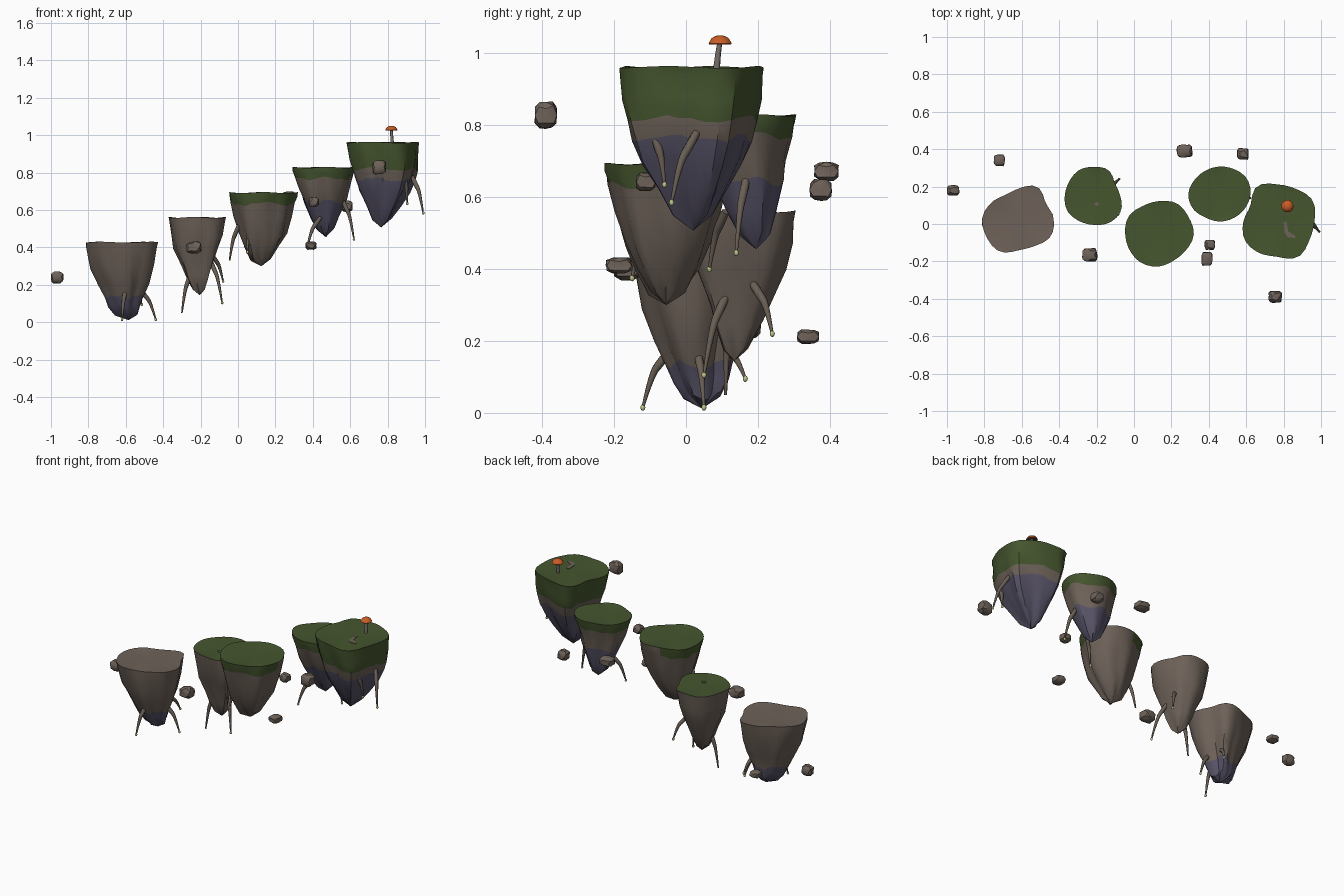
import bpy, bmesh, math, random
from mathutils import Vector

if "Cube" in bpy.data.objects:
    bpy.data.objects.remove(bpy.data.objects["Cube"])

random.seed(7)


def mat(name, rgb):
    m = bpy.data.materials.new(name)
    m.diffuse_color = (*rgb, 1)
    m.use_nodes = True
    m.node_tree.nodes["Principled BSDF"].inputs["Base Color"].default_value = m.diffuse_color
    return m


ROCK = mat("brown rock", (0.155, 0.122, 0.1))
GRASS = mat("moss green", (0.06, 0.092, 0.028))
DEEP = mat("purple rock", (0.095, 0.085, 0.135))
ROOT = mat("root brown", (0.14, 0.112, 0.088))
GLOW = mat("pale bud", (0.5, 0.56, 0.25))
CAP = mat("orange cap", (0.58, 0.11, 0.02))
STEM = mat("mushroom stem", (0.17, 0.15, 0.135))
GILL = mat("dark gills", (0.06, 0.06, 0.062))


def finish(name, bm, mats, angle=40):
    bmesh.ops.recalc_face_normals(bm, faces=bm.faces)
    me = bpy.data.meshes.new(name)
    bm.to_mesh(me)
    bm.free()
    for m in mats:
        me.materials.append(m)
    ob = bpy.data.objects.new(name, me)
    bpy.context.collection.objects.link(ob)
    bpy.ops.object.select_all(action='DESELECT')
    ob.select_set(True)
    bpy.context.view_layer.objects.active = ob
    bpy.ops.object.shade_smooth_by_angle(angle=math.radians(angle))
    return ob


def outline(radii, a):
    # periodic Catmull-Rom through the radii
    n = len(radii)
    f = a / (2 * math.pi) * n
    i = int(math.floor(f))
    t = f - i
    p0, p1, p2, p3 = (radii[(i + k) % n] for k in (-1, 0, 1, 2))
    return 0.5 * (2 * p1 + (p2 - p0) * t + (2 * p0 - 5 * p1 + 4 * p2 - p3) * t * t
                  + (3 * p1 - p0 - 3 * p2 + p3) * t ** 3)


def island(name, cx, cy, radii, rings, grass_z, deep_z, top_mat, bare=None):
    """rings: (z, scale, dx, dy) from the rim down; the last one is the tip."""
    N = 32
    bm = bmesh.new()
    ph = [random.uniform(0, 6.28) for _ in range(3)]
    top_z = rings[0][0]
    depth = top_z - rings[-1][0]
    loops = []
    for k, (z, s, dx, dy) in enumerate(rings[:-1]):
        loop = []
        d = (top_z - z) / depth
        for j in range(N):
            a = 2 * math.pi * j / N
            r = outline(radii, a) * s
            flute = math.sin(5 * a + ph[0] + d) + 0.7 * math.sin(8 * a + ph[1] - 2 * d)
            r *= 1 + 0.06 * min(1, d * 2) * flute + (random.uniform(-.02, .02) if k else 0)
            wob = 0.003 * math.sin(4 * a + ph[2]) if k < 2 else \
                0.009 * math.sin(4 * a + ph[2]) + random.uniform(-.006, .006)
            loop.append(bm.verts.new((cx + dx + r * math.cos(a), cy + dy + r * math.sin(a), z + wob)))
        loops.append(loop)
    # sides, coloured by height band
    for k in range(len(loops) - 1):
        zm = (rings[k][0] + rings[k + 1][0]) / 2
        for j in range(N):
            f = bm.faces.new((loops[k][j], loops[k][(j + 1) % N],
                              loops[k + 1][(j + 1) % N], loops[k + 1][j]))
            a = 2 * math.pi * (j + .5) / N
            mossy = zm > grass_z and not (bare and bare[0] < a < bare[1])
            f.material_index = 1 if mossy else 2 if zm < deep_z else 0
    # pointed bottom
    z, _, dx, dy = rings[-1]
    tip = bm.verts.new((cx + dx, cy + dy, z))
    for j in range(N):
        f = bm.faces.new((loops[-1][j], loops[-1][(j + 1) % N], tip))
        f.material_index = 2 if z < deep_z else 0
    # gently uneven top
    inner = [bm.verts.new((cx + (v.co.x - cx) * .8, cy + (v.co.y - cy) * .8, top_z - .002))
             for v in loops[0]]
    mid = bm.verts.new((cx, cy, top_z - .004))
    for j in range(N):
        i = (j + 1) % N
        for vs in ((loops[0][j], loops[0][i], inner[i], inner[j]), (inner[j], inner[i], mid)):
            bm.faces.new(vs).material_index = top_mat
    return finish(name, bm, (ROCK, GRASS, DEEP))


# five floating islands, rising from left to right
island("island_1", -.615, .03,
       (.185, .165, .195, .16, .145, .17, .197, .2, .205, .17, .17, .195),
       ((.428, 1, 0, 0), (.40, .98, 0, 0), (.30, .86, 0, 0), (.21, .68, .01, 0), (.135, .5, .01, .005),
        (.09, .42, .01, .01), (.05, .3, .02, .015), (.012, 0, .03, .015)), 9, .135, 0)
island("island_2", -.215, .155,
       (.14, .13, .155, .15, .155, .15, .155, .165, .16, .16, .17, .168),
       ((.56, 1, 0, 0), (.53, .97, 0, 0), (.46, .9, 0, 0), (.39, .77, -.005, 0), (.30, .53, 0, -.005),
        (.25, .42, 0, -.01), (.185, .24, .005, -.015), (.145, 0, .01, -.02)), 9, 0, 1)
island("island_3", .135, -.055,
       (.185, .182, .19, .178, .175, .19, .182, .18, .18, .172, .16, .167),
       ((.693, 1, 0, 0), (.67, .98, 0, 0), (.632, .93, 0, 0), (.56, .83, 0, 0), (.47, .67, 0, 0),
        (.40, .5, -.01, 0), (.34, .3, -.015, 0), (.30, 0, -.01, 0)), .632, 0, 1, (-.1, 1.8))
island("island_4", .455, .16,
       (.168, .17, .155, .147, .145, .152, .165, .16, .145, .147, .15, .158),
       ((.828, 1, 0, 0), (.805, .98, 0, 0), (.77, .91, 0, 0), (.70, .79, 0, 0), (.645, .68, .005, .01),
        (.56, .46, .005, .02), (.50, .3, .01, .03), (.455, 0, .015, .035)), .77, .645, 1)
island("island_5", .765, .015,
       (.2, .22, .2, .197, .215, .165, .18, .2, .195, .19, .222, .2),
       ((.962, 1, 0, 0), (.94, .98, 0, 0), (.88, .94, .005, 0), (.818, .88, .01, 0), (.765, .8, .01, 0),
        (.70, .67, .008, 0), (.63, .47, .005, .005), (.56, .27, 0, .005), (.507, 0, 0, .005)),
       .818, .765, 1)


def tube(name, pts, radii, material):
    cu = bpy.data.curves.new(name, 'CURVE')
    cu.dimensions = '3D'
    cu.bevel_depth = 1
    cu.bevel_resolution = 2
    cu.use_fill_caps = True
    sp = cu.splines.new('NURBS')
    sp.points.add(len(pts) - 1)
    for p, co, r in zip(sp.points, pts, radii):
        p.co = (*co, 1)
        p.radius = r
    sp.order_u = 3
    sp.use_endpoint_u = True
    sp.resolution_u = 5
    cu.materials.append(material)
    ob = bpy.data.objects.new(name, cu)
    bpy.context.collection.objects.link(ob)
    bpy.ops.object.select_all(action='DESELECT')
    ob.select_set(True)
    bpy.context.view_layer.objects.active = ob
    bpy.ops.object.convert(target='MESH')
    bpy.ops.object.shade_smooth_by_angle(angle=math.radians(50))


def ball(name, co, size, material, sub=2, noise=0):
    bm = bmesh.new()
    bmesh.ops.create_icosphere(bm, subdivisions=sub, radius=1)
    for v in bm.verts:
        k = 1 + random.uniform(-noise, noise)
        # squared-off lumps for the loose stones
        if noise:
            k *= .9 / max(.75, max(abs(c) for c in v.co))
        v.co = Vector(co) + Vector(c * s * k for c, s in zip(v.co, size))
    return finish(name, bm, (material,), 35)


# hanging roots: start, end, has bud
roots = [
    ((-.60, -.04, .18), (-.62, -.12, .015), 1), ((-.53, .03, .18), (-.44, .05, .015), 1),
    ((-.55, .09, .19), (-.515, .165, .095), 1),
    ((-.25, .12, .27), (-.30, .11, .05), 0), ((-.155, .12, .345), (-.085, .05, .105), 1),
    ((-.14, .185, .36), (-.08, .24, .22), 1),
    ((.005, -.07, .52), (-.045, -.04, .33), 0), ((.06, -.10, .51), (.05, -.15, .375), 1),
    ((.44, .11, .56), (.37, .065, .40), 1), ((.555, .17, .66), (.62, .14, .445), 1),
    ((.93, .03, .78), (.99, -.04, .585), 1), ((.895, -.085, .76), (.905, -.06, .635), 1),
]
for i, (a, b, bud) in enumerate(roots, 1):
    a, b = Vector(a), Vector(b)
    mid = (a + b) / 2 + Vector(((b.x - a.x) * .2, (b.y - a.y) * .2, .01))
    tube(f"root_{i}", (a, a.lerp(mid, .5), mid, b), (.011, .013, .009, .004), ROOT)
    if bud:
        ball(f"root_bud_{i}", b, (.007, .007, .009), GLOW, 2)

# loose floating stones
stones = [
    ((-.967, .18, .24), (.036, .03, .034)), ((-.72, .34, .212), (.032, .033, .022)),
    ((-.237, -.165, .40), (.044, .038, .034)), ((.27, .39, .672), (.045, .037, .028)),
    ((.583, .375, .62), (.034, .033, .032)), ((.405, -.112, .643), (.03, .029, .028)),
    ((.39, -.187, .41), (.032, .038, .024)), ((.755, -.39, .828), (.04, .034, .04)),
]
for i, (co, size) in enumerate(stones, 1):
    ball(f"stone_{i}", co, size, ROCK, 2, .07)

# mushroom on the highest island
tube("mushroom_stem", ((.825, .085, .95), (.822, .087, .99), (.82, .095, 1.035)), (.01, .008, .007), STEM)
bm = bmesh.new()
prof = ((.0, 1.05), (.013, 1.049), (.025, 1.042), (.033, 1.028), (.031, 1.025), (.008, 1.03), (0, 1.03))
vs = [bm.verts.new((r, 0, z)) for r, z in prof]
es = [bm.edges.new(p) for p in zip(vs, vs[1:])]
bmesh.ops.spin(bm, geom=vs + es, cent=(0, 0, 0), axis=(0, 0, 1), angle=2 * math.pi, steps=14)
bmesh.ops.remove_doubles(bm, verts=bm.verts, dist=.0005)
for f in bm.faces:
    c = f.calc_center_median()
    f.material_index = 1 if c.z < 1.031 and c.xy.length < .028 else 0
bmesh.ops.translate(bm, verts=bm.verts, vec=(.82, .095, 0))
finish("mushroom_cap", bm, (CAP, GILL))


# bare earth patches on the moss
def patch(name, pts, z):
    bm = bmesh.new()
    f = bm.faces.new([bm.verts.new((x, y, z)) for x, y in pts])
    g = bmesh.ops.extrude_face_region(bm, geom=[f])["geom"]
    bmesh.ops.translate(bm, verts=[e for e in g if isinstance(e, bmesh.types.BMVert)], vec=(0, 0, .005))
    finish(name, bm, (ROCK,))


patch("bare_patch_large", ((.80, .01), (.815, .015), (.825, -.04), (.865, -.065), (.86, -.075),
                           (.82, -.07), (.803, -.045)), .957)
patch("bare_patch_small", ((-.215, .105), (-.2, .12), (-.185, .11), (-.195, .095)), .556)
